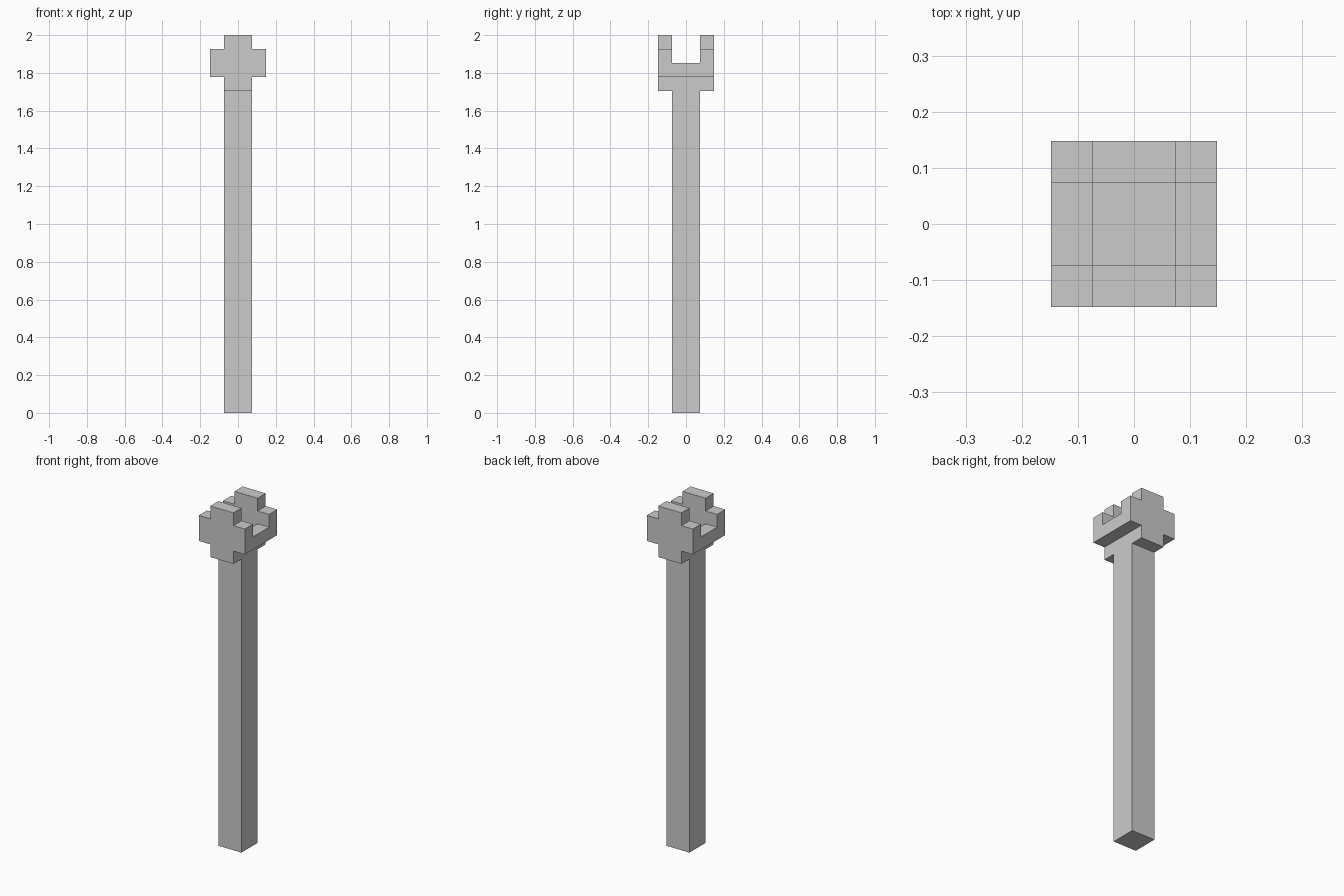
import bpy
import bmesh

if "Cube" in bpy.data.objects:
    bpy.data.objects.remove(bpy.data.objects["Cube"])

U = 2 / 27  # the model sits on a grid 27 cells high


def prism(name, profile, y0, y1):
    """Extrude an (x, z) profile from y0 to y1, all in grid cells."""
    bm = bmesh.new()
    face = bm.faces.new([bm.verts.new((x * U, y0 * U, z * U)) for x, z in profile])
    ext = bmesh.ops.extrude_face_region(bm, geom=[face])
    verts = [g for g in ext["geom"] if isinstance(g, bmesh.types.BMVert)]
    bmesh.ops.translate(bm, verts=verts, vec=(0, (y1 - y0) * U, 0))
    bmesh.ops.recalc_face_normals(bm, faces=bm.faces)
    mesh = bpy.data.meshes.new(name)
    bm.to_mesh(mesh)
    bm.free()
    obj = bpy.data.objects.new(name, mesh)
    bpy.context.collection.objects.link(obj)
    return obj


def rect(x0, x1, z0, z1):
    return [(x0, z0), (x1, z0), (x1, z1), (x0, z1)]


def mirror(obj, axis):
    mod = obj.modifiers.new("mirror", "MIRROR")
    mod.use_axis = [i == axis for i in range(3)]
    mod.use_clip = False
    mod.use_mirror_merge = False


# Square post; its top is the floor of the head socket
prism("post", rect(-1, 1, 0, 24), -1, 1)

# Cross-shaped plates at front and back of the head
half = [(1, 23), (1, 24), (2, 24), (2, 26), (1, 26), (1, 27)]
cross = half + [(-x, z) for x, z in reversed(half)]
mirror(prism("head_plates", cross, -2, -1), 1)

# Low walls joining the plates on both sides
mirror(prism("side_walls", rect(1, 2, 24, 25), -1, 1), 0)
